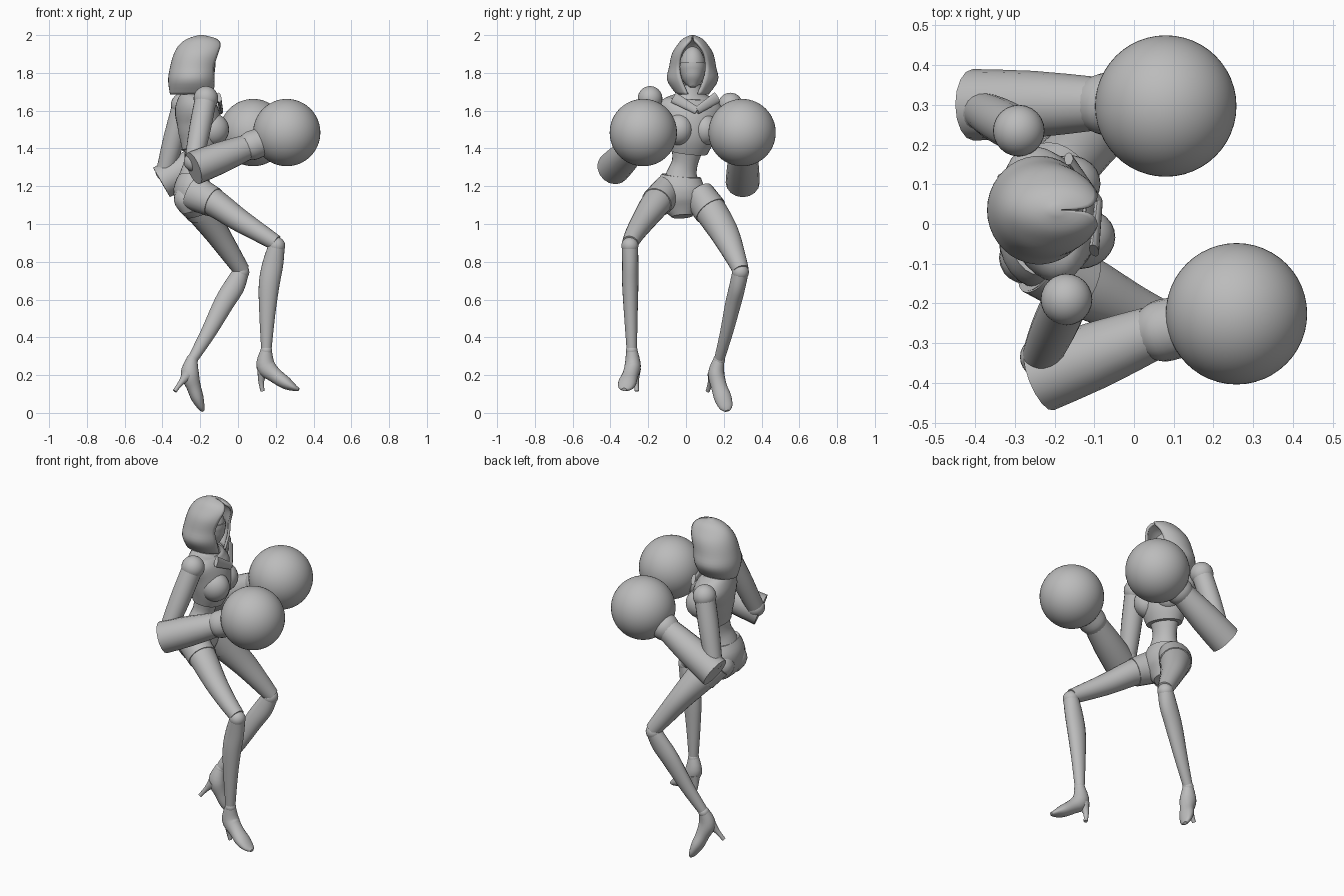
import bpy, bmesh, math
from mathutils import Vector

if "Cube" in bpy.data.objects:
    bpy.data.objects.remove(bpy.data.objects["Cube"], do_unlink=True)

grey = bpy.data.materials.new("plain_grey")
grey.use_nodes = True
grey.diffuse_color = (0.5, 0.5, 0.5, 1)
grey.node_tree.nodes["Principled BSDF"].inputs["Base Color"].default_value = (0.5, 0.5, 0.5, 1)


def finish(name, bm, angle=40):
    bmesh.ops.recalc_face_normals(bm, faces=bm.faces)
    mesh = bpy.data.meshes.new(name)
    bm.to_mesh(mesh)
    bm.free()
    mesh.materials.append(grey)
    obj = bpy.data.objects.new(name, mesh)
    bpy.context.collection.objects.link(obj)
    bpy.ops.object.select_all(action='DESELECT')
    obj.select_set(True)
    bpy.context.view_layer.objects.active = obj
    bpy.ops.object.shade_smooth_by_angle(angle=math.radians(angle))
    return obj


def spline(rows, steps=4):
    """Smooth in-between rows that pass through the given ones."""
    out = []
    for i in range(len(rows) - 1):
        p0, p1 = rows[max(i - 1, 0)], rows[i]
        p2, p3 = rows[i + 1], rows[min(i + 2, len(rows) - 1)]
        for s in range(steps):
            t = s / steps
            out.append([b + 0.5 * t * (c - a + t * (2*a - 5*b + 4*c - d + t * (3*(b - c) + d - a)))
                        for a, b, c, d in zip(p0, p1, p2, p3)])
    return out + [list(rows[-1])]


def loft(name, rows, ref=(0, 1, 0), sides=20, steps=4):
    """Rows are x, y, z, radius along ref, radius across."""
    rows = spline([r if len(r) == 5 else (*r, r[3]) for r in rows], steps)
    pts = [Vector(r[:3]) for r in rows]
    bm = bmesh.new()
    rings = []
    for i, r in enumerate(rows):
        t = (pts[min(i + 1, len(pts) - 1)] - pts[max(i - 1, 0)]).normalized()
        u = Vector(ref)
        u = (u - t * u.dot(t)).normalized()
        v = t.cross(u)
        rings.append([bm.verts.new(pts[i] + u * r[3] * math.cos(k * math.tau / sides)
                                   + v * r[4] * math.sin(k * math.tau / sides))
                      for k in range(sides)])
    for a, b in zip(rings, rings[1:]):
        for k in range(sides):
            j = (k + 1) % sides
            bm.faces.new((a[k], a[j], b[j], b[k]))
    bm.faces.new(rings[0])
    bm.faces.new(rings[-1])
    return finish(name, bm)


def ball(name, centre, size, yaw=0, seg=24):
    bm = bmesh.new()
    bmesh.ops.create_uvsphere(bm, u_segments=seg, v_segments=seg * 2 // 3, radius=1)
    obj = finish(name, bm)
    obj.location = centre
    obj.scale = size if isinstance(size, tuple) else (size,) * 3
    obj.rotation_euler.z = yaw
    return obj


# Torso, turned a little toward the left
yaw = 0.27
facing = Vector((math.cos(yaw), math.sin(yaw), 0))
side = Vector((-math.sin(yaw), math.cos(yaw), 0))
loft("chest", [(-.22, .03, 1.74, .05, .05), (-.225, .03, 1.69, .06, .07),
               (-.23, .028, 1.66, .085, .14), (-.225, .025, 1.61, .105, .175),
               (-.205, .025, 1.54, .115, .155), (-.2, .02, 1.46, .11, .135),
               (-.21, .01, 1.38, .085, .105)], facing, 28)
loft("abdomen", [(-.21, .01, 1.42, .07, .09), (-.225, -.005, 1.33, .06, .07),
                 (-.235, -.02, 1.27, .07, .08), (-.24, -.03, 1.21, .09, .1)], facing, 24)
loft("pelvis", [(-.235, -.025, 1.255, .078, .105), (-.24, -.03, 1.19, .1, .13),
                (-.24, -.025, 1.11, .09, .12), (-.225, -.02, 1.04, .045, .055)],
     (1, 0, 0), 24)
for tag, s in (("left", 1), ("right", -1)):
    ball("bust_" + tag, Vector((-.15, .03, 1.5)) + side * s * .07, (.085, .075, .085), yaw)
    loft("buttock_" + tag, [(-.27, -.025 + s * .06, 1.2, .04), (-.275, -.025 + s * .06, 1.13, .065),
                            (-.26, -.025 + s * .06, 1.06, .035)])

# Collar panels meeting on the chest
for tag, s in (("left", 1), ("right", -1)):
    a = Vector((-.2, .03, 1.67)) + facing * .07 + side * s * .12
    b = Vector((-.19, .03, 1.60)) + facing * .105
    loft("collar_" + tag, [(*a, .012, .03), (*b, .01, .02)], facing, 12)

# Head and face mask
ball("head", (-.205, .035, 1.83), (.08, .068, .11))
loft("face_mask", [(-.165, .035, 1.725, .012, .015), (-.18, .035, 1.76, .055, .048),
                   (-.195, .035, 1.81, .076, .068), (-.2, .035, 1.85, .08, .072)], (1, 0, 0))


# Hood: height, centre, depth, half width, half opening
def hood():
    rows = spline([(1.685, -.24, .12, .085, .03), (1.76, -.24, .13, .135, .06),
                   (1.83, -.23, .13, .125, .075), (1.9, -.21, .13, .11, .065),
                   (1.95, -.195, .115, .08, .035), (1.982, -.19, .075, .05, .006),
                   (2.0, -.195, .012, .01, .001)])
    bm = bmesh.new()
    n = 32
    rings = []
    for z, cx, a, b, w in rows:
        start = math.asin(max(0, min(.95, w / b)))
        angles = [start + (math.tau - 2 * start) * k / n for k in range(n + 1)]
        rings.append([bm.verts.new((cx + a * math.cos(t), .035 + b * math.sin(t), z)) for t in angles])
    for a, b in zip(rings, rings[1:]):
        for k in range(n):
            bm.faces.new((a[k], a[k + 1], b[k + 1], b[k]))
    bm.faces.new(rings[-1])
    obj = finish("hood", bm)
    mod = obj.modifiers.new("cloth_thickness", 'SOLIDIFY')
    mod.thickness = .014
    mod.offset = -1


hood()


# Arms ending in round gloves
def arm(tag, shoulder, elbow, cuff_back, cuff_front, glove):
    s, e, c, f, g = map(Vector, (shoulder, elbow, cuff_back, cuff_front, glove))
    ball("shoulder_" + tag, s, .065)
    loft("upper_arm_" + tag, [(*s, .058), (*s.lerp(e, .5), .057), (*e, .048)], (1, 0, 0))
    ball("elbow_" + tag, e, .052)
    loft("forearm_cuff_" + tag, [(*c, .09), (*c.lerp(f, .5), .084), (*f, .068)], (0, 0, 1), 16, 2)
    axis = (g - f).normalized()
    loft("glove_wrist_" + tag, [(*(f - axis * .01), .066), (*(f + axis * .025), .078),
                                (*(f + axis * .09), .076)], (0, 0, 1))
    ball("glove_" + tag, g, .178, 0, 48)


arm("right", (-.17, -.19, 1.665), (-.235, -.335, 1.33), (-.235, -.385, 1.295),
    (.045, -.275, 1.405), (.258, -.226, 1.484))
arm("left", (-.29, .235, 1.63), (-.385, .285, 1.28), (-.405, .3, 1.22),
    (-.1, .303, 1.395), (.08, .297, 1.484))


# Legs: thigh, hem of the shorts, knee, shin, heeled shoe
def leg(tag, thigh, shin, foot, heel):
    loft("thigh_" + tag, thigh)
    loft("shorts_leg_" + tag, [(*r[:3], r[3] + .005, r[4] + .005) for r in thigh[:2]])
    ball("knee_" + tag, shin[0][:3], .045)
    loft("shin_" + tag, shin)
    ball("ankle_" + tag, shin[-1][:3], .031)
    loft("shoe_" + tag, foot)
    loft("shoe_heel_" + tag, heel, (0, 1, 0), 12)


leg("right",
    [(-.24, -.1, 1.17, .075, .09), (-.13, -.155, 1.115, .08, .075), (0, -.22, 1.025, .065, .062),
     (.12, -.27, .95, .052, .05), (.2, -.295, .9, .044, .042)],
    [(.205, -.297, .885, .043), (.185, -.295, .79, .043, .055), (.165, -.295, .68, .043, .055),
     (.155, -.292, .52, .036, .042), (.15, -.287, .33, .027)],
    [(.15, -.287, .335, .029), (.147, -.282, .25, .043, .05), (.195, -.295, .2, .042, .04),
     (.255, -.312, .157, .048, .033), (.3, -.322, .132, .035, .017), (.322, -.327, .124, .012, .008)],
    [(.135, -.272, .23, .034), (.123, -.265, .17, .016), (.13, -.26, .115, .011)])
leg("left",
    [(-.24, .07, 1.15, .08, .095), (-.19, .13, 1.07, .085, .085), (-.11, .205, .95, .076, .066),
     (-.03, .26, .83, .056, .052), (.02, .29, .755, .043)],
    [(.015, .288, .745, .043), (-.02, .272, .67, .043, .055), (-.075, .25, .58, .042, .053),
     (-.16, .213, .42, .034, .04), (-.243, .175, .28, .027)],
    [(-.243, .175, .285, .029), (-.255, .16, .21, .043, .048), (-.235, .175, .14, .042, .038),
     (-.215, .195, .08, .046, .033), (-.195, .212, .03, .035, .019), (-.185, .217, .01, .014, .008)],
    [(-.268, .145, .2, .032), (-.302, .13, .16, .015), (-.335, .115, .115, .011)])
